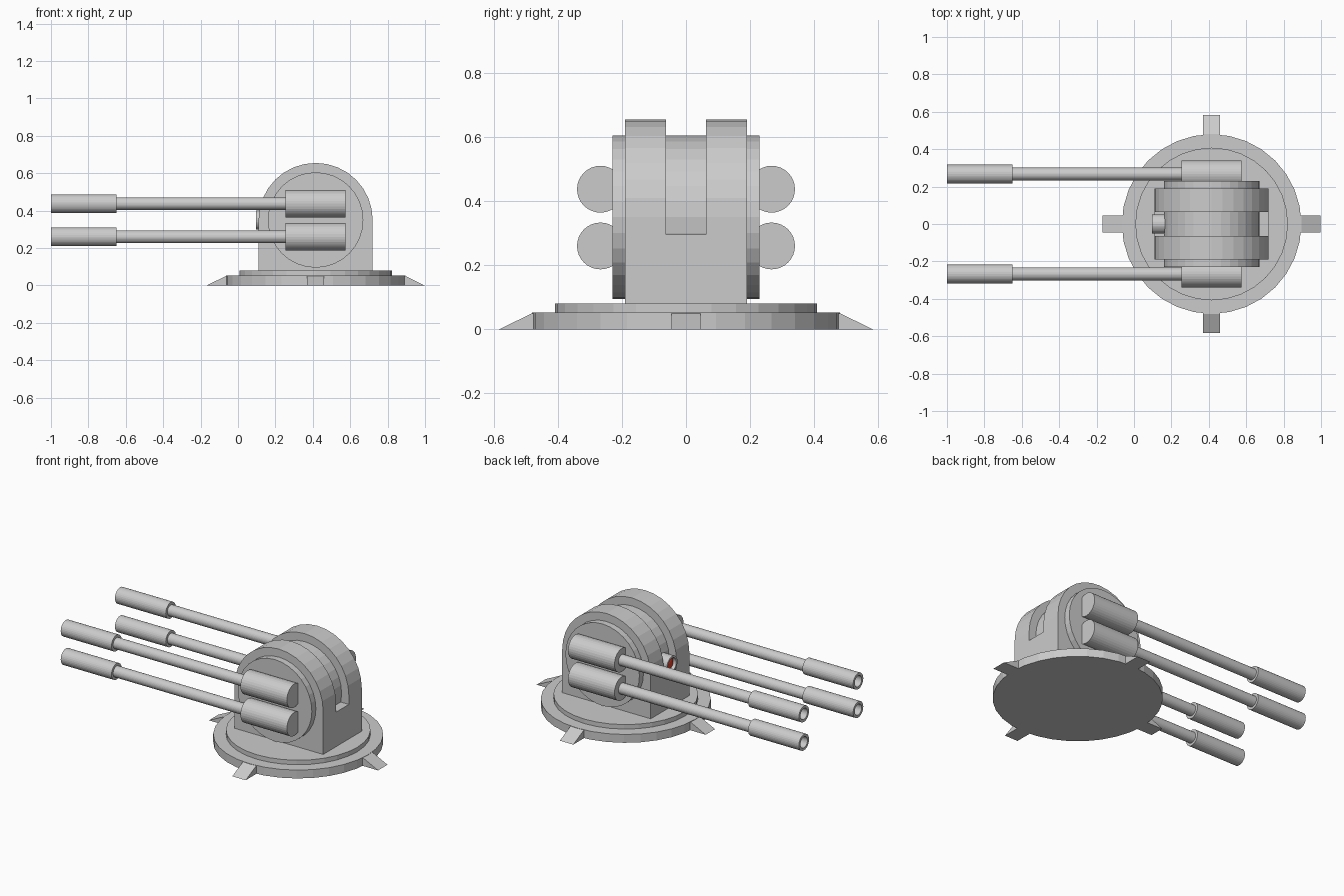
import bpy, bmesh
from math import pi, sin, cos
from mathutils import Matrix, Vector

if "Cube" in bpy.data.objects:
    bpy.data.objects.remove(bpy.data.objects["Cube"])

CX = 0.415      # turret centre in x
PZ = 0.35       # pivot height of the drum
SIDES = 32


def finish(bm, name, color=None):
    bmesh.ops.recalc_face_normals(bm, faces=bm.faces)
    mesh = bpy.data.meshes.new(name)
    bm.to_mesh(mesh)
    bm.free()
    obj = bpy.data.objects.new(name, mesh)
    bpy.context.collection.objects.link(obj)
    if color:
        mat = bpy.data.materials.new(name)
        mat.diffuse_color = color
        mat.use_nodes = True
        mat.node_tree.nodes["Principled BSDF"].inputs["Base Color"].default_value = mat.diffuse_color
        mesh.materials.append(mat)
    return obj


def lathe(name, profile, axis, origin, color=None):
    """Revolve (radius, height) points around an axis and cap both ends."""
    rot = Vector((0, 0, 1)).rotation_difference(Vector(axis)).to_matrix().to_4x4()
    mat = Matrix.Translation(origin) @ rot
    bm = bmesh.new()
    rings = []
    for r, h in profile:
        rings.append([bm.verts.new(mat @ Vector((r * cos(2 * pi * i / SIDES),
                                                 r * sin(2 * pi * i / SIDES), h)))
                      for i in range(SIDES)])
    for a, b in zip(rings, rings[1:]):
        for i in range(SIDES):
            j = (i + 1) % SIDES
            bm.faces.new((a[i], a[j], b[j], b[i]))
    bm.faces.new(rings[0])
    bm.faces.new(rings[-1])
    return finish(bm, name, color)


def extrude_xz(name, points, half_width, matrix=Matrix()):
    """Extrude an outline in the xz plane symmetrically along y."""
    bm = bmesh.new()
    face = bm.faces.new([bm.verts.new((x, -half_width, z)) for x, z in points])
    ext = bmesh.ops.extrude_face_region(bm, geom=[face])
    verts = [v for v in ext["geom"] if isinstance(v, bmesh.types.BMVert)]
    bmesh.ops.translate(bm, verts=verts, vec=(0, 2 * half_width, 0))
    bm.transform(matrix)
    return finish(bm, name)


# Stepped round base
lathe("base", [(0.48, 0), (0.48, 0.052), (0.408, 0.052), (0.408, 0.08)],
      (0, 0, 1), (CX, 0, 0))

# Four wedge feet around the base
for k in range(4):
    m = Matrix.Translation((CX, 0, 0)) @ Matrix.Rotation(k * pi / 2, 4, 'Z')
    extrude_xz(f"foot_{k + 1}", [(0.45, 0), (0.583, 0), (0.48, 0.05), (0.45, 0.05)],
               0.046, m)

# Arched housing with a slot cut through the middle
R = 0.305
arch = [(CX - R, 0.075), (CX + R, 0.075)]
arch += [(CX + R * cos(pi * i / 16), PZ + R * sin(pi * i / 16)) for i in range(17)]
housing = extrude_xz("housing", arch, 0.19)
cutter = extrude_xz("slot_cutter", [(-0.2, 0.295), (1.0, 0.295), (1.0, 0.9), (-0.2, 0.9)],
                    0.063)
cutter.hide_render = True
cutter.hide_viewport = True
cut = housing.modifiers.new("slot", 'BOOLEAN')
cut.operation = 'DIFFERENCE'
cut.solver = 'EXACT'
cut.object = cutter

# Pivot drum running through the housing
lathe("drum", [(0.255, -0.23), (0.255, 0.23)], (0, 1, 0), (CX, 0, PZ))

# Sensor tube and red lens in the slot
lathe("sensor_tube", [(0.04, 0.03), (0.04, 0), (0.052, 0), (0.052, 0.1)],
      (1, 0, 0), (0.095, 0, PZ))
dome = [(0.041 * cos(a), 0.03 - 0.022 * sin(a)) for a in (0, 0.4, 0.8, 1.15, 1.45)]
lathe("sensor_lens", dome, (1, 0, 0), (0.095, 0, PZ), (0.8, 0.05, 0.02, 1))

# Four guns: hollow muzzle, barrel and breech in one profile
gun = [(0.034, -0.92), (0.034, -1.0), (0.05, -1.0), (0.05, -0.65), (0.034, -0.65),
       (0.034, 0.255), (0.073, 0.255), (0.073, 0.575)]
for side, y in (("left", 0.267), ("right", -0.267)):
    for level, z in (("upper", 0.437), ("lower", 0.26)):
        lathe(f"{side}_{level}_gun", gun, (1, 0, 0), (0, y, z))
